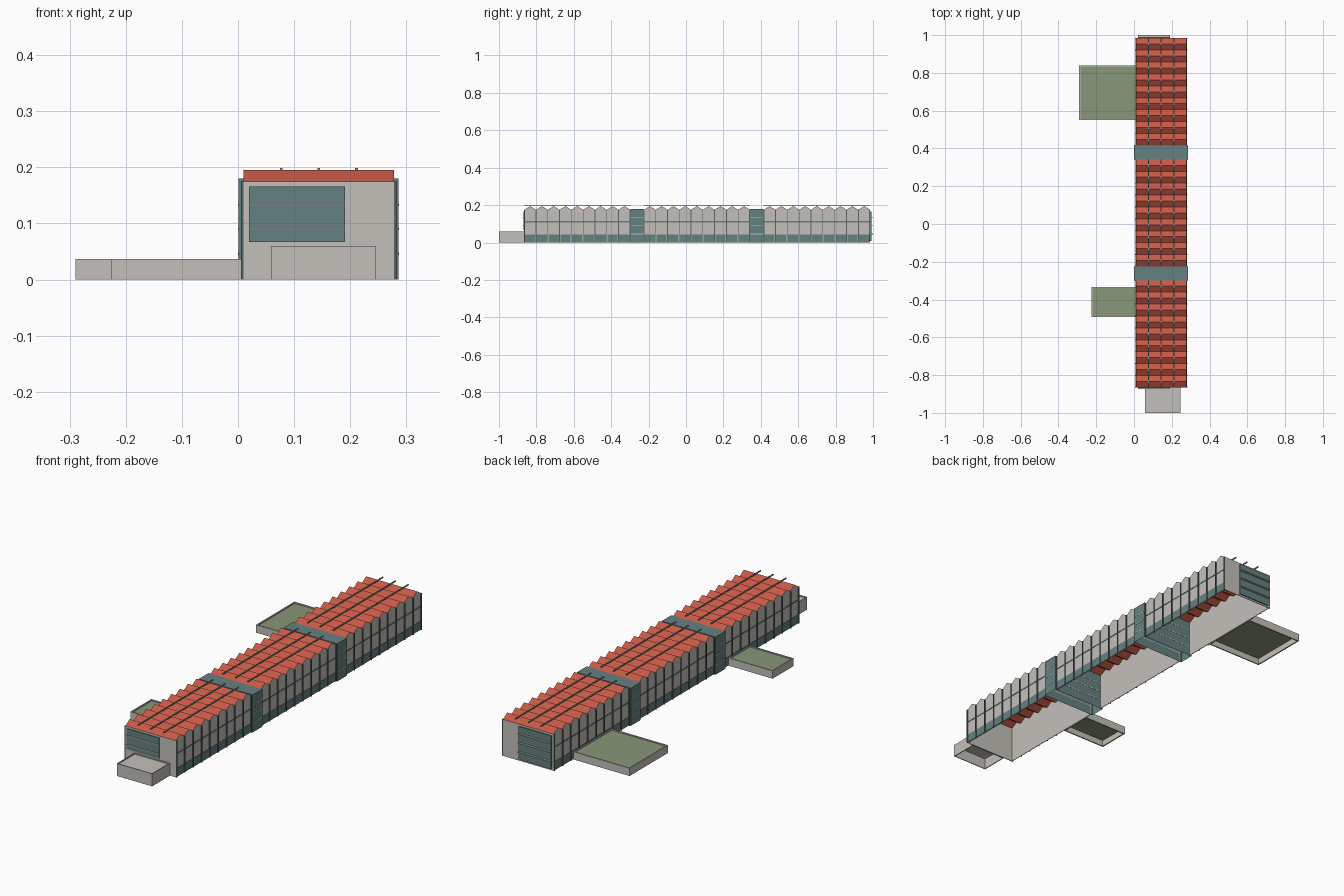
import bpy, bmesh
from mathutils import Vector

if "Cube" in bpy.data.objects:
    bpy.data.objects.remove(bpy.data.objects["Cube"])


def mat(name, rgb):
    m = bpy.data.materials.new(name)
    m.diffuse_color = (*rgb, 1)
    m.use_nodes = True
    m.node_tree.nodes["Principled BSDF"].inputs["Base Color"].default_value = m.diffuse_color
    return m


CONCRETE = mat("pale concrete", (0.55, 0.53, 0.49))
GLASS = mat("teal glass", (0.13, 0.22, 0.22))
TILE = mat("red roof", (0.57, 0.10, 0.06))
GREEN = mat("green roof", (0.25, 0.31, 0.19))
FRAME = mat("dark frame", (0.10, 0.12, 0.12))
RAIL = mat("grey rail", (0.28, 0.31, 0.31))


def finish(name, bm, *mats):
    me = bpy.data.meshes.new(name)
    bm.to_mesh(me)
    bm.free()
    for m in mats:
        me.materials.append(m)
    ob = bpy.data.objects.new(name, me)
    bpy.context.collection.objects.link(ob)
    return ob


def add_box(bm, x, y, z, open_bottom=False):
    """Add a box given as (min, max) pairs."""
    vs = bmesh.ops.create_cube(bm, size=1)["verts"]
    for v in vs:
        v.co = Vector(r[0] if c < 0 else r[1] for c, r in zip(v.co, (x, y, z)))
    if open_bottom:
        low = [f for f in {f for v in vs for f in v.link_faces}
               if all(abs(v.co.z - z[0]) < 1e-6 for v in f.verts)]
        bmesh.ops.delete(bm, geom=low, context='FACES_ONLY')


def boxes(name, material, specs, open_bottom=False):
    bm = bmesh.new()
    for s in specs:
        add_box(bm, *s, open_bottom=open_bottom)
    return finish(name, bm, material)


X0, X1 = 0.01, 0.278            # main body width
MID = (X0 + X1) / 2
SECTIONS = [(-0.865, -0.298), (-0.225, 0.342), (0.415, 0.985)]
BANDS = [(-0.298, -0.225), (0.342, 0.415)]
EAVE, RIDGE, BAYS = 0.175, 0.195, 9


def both_sides(specs):
    """Mirror boxes across the long axis of the building."""
    return specs + [((2 * MID - x[1], 2 * MID - x[0]), y, z) for x, y, z in specs]


# long side walls and end walls, open underneath
boxes("side_walls", CONCRETE, both_sides([((X1 - 0.003, X1), s, (0, EAVE)) for s in SECTIONS]))
boxes("end_walls", CONCRETE, [((X0, X1), (-0.865, -0.862), (0, EAVE)),
                              ((X0, X1), (0.982, 0.985), (0, EAVE))])

# ridged roof: one folded sheet per section with concrete gable triangles
for i, (a, b) in enumerate(SECTIONS):
    bm = bmesh.new()
    n = BAYS * 2
    rows = []
    for k in range(n + 1):
        y, z = a + (b - a) * k / n, RIDGE if k % 2 else EAVE
        rows.append((bm.verts.new((X0, y, z)), bm.verts.new((X1, y, z))))
    for p, q in zip(rows, rows[1:]):
        bm.faces.new((p[0], p[1], q[1], q[0]))
    for k in range(0, n, 2):
        for s in (0, 1):
            t = [rows[k + j][s] for j in range(3)]
            bm.faces.new(t if s else t[::-1]).material_index = 1
    finish(f"ridged_roof_{i + 1}", bm, TILE, CONCRETE)

# three rails running over the ridges
boxes("roof_rails", RAIL, [((x - 0.0025, x + 0.0025), s, (0.194, 0.199))
                           for s in SECTIONS for x in (0.077, 0.144, 0.211)])

# facade bays: base windows, thin window strip, upright fins
base, strip, fins = [], [], []
for a, b in SECTIONS:
    w = (b - a) / BAYS
    strip.append(((X1, X1 + 0.0015), (a, b), (0.108, 0.114)))
    for k in range(BAYS):
        base.append(((X1, X1 + 0.002), (a + k * w + 0.004, a + (k + 1) * w - 0.004), (0.002, 0.042)))
    for k in range(BAYS + 1):
        y = min(max(a + k * w, a + 0.002), b - 0.002)
        fins.append(((X1, X1 + 0.005), (y - 0.002, y + 0.002), (0, EAVE)))
boxes("base_windows", GLASS, both_sides(base))
boxes("window_strips", GLASS, both_sides(strip))
boxes("facade_fins", FRAME, both_sides(fins))

# glazed stair bands crossing the building, with pale rings at floor levels
LEVELS = (0.046, 0.09, 0.133)
boxes("glazed_bands", GLASS, [((0.001, 0.286), b, (0, 0.18)) for b in BANDS], open_bottom=True)
bars = []
for a, b in BANDS:
    for z in LEVELS:
        zr = (z - 0.002, z + 0.002)
        bars += [((0.0, 0.002), (a + 0.003, b - 0.003), zr),
                 ((0.285, 0.287), (a + 0.003, b - 0.003), zr),
                 ((X0 + 0.003, X1 - 0.003), (b, b + 0.001), zr),
                 ((X0 + 0.003, X1 - 0.003), (a - 0.001, a), zr)]
boxes("band_floor_bars", CONCRETE, bars)

# end windows with pale floor bars
boxes("front_window", GLASS, [((0.02, 0.191), (-0.869, -0.865), (0.067, 0.166))])
boxes("front_window_bars", CONCRETE, [((0.02, 0.191), (-0.873, -0.868), (z - 0.002, z + 0.002))
                                      for z in LEVELS[1:]])
boxes("back_window", GLASS, [((0.02, 0.191), (0.985, 0.991), (0.008, 0.166))])
boxes("back_window_bars", CONCRETE, [((0.02, 0.191), (0.99, 1.0), (z - 0.002, z + 0.002))
                                     for z in LEVELS])


def annex(name, x, y, h, roof, rim=0.006):
    """Low hollow block: parapet walls around a recessed roof slab."""
    boxes(name + "_walls", CONCRETE, [
        ((x[0], x[0] + rim), y, (0, h)), ((x[1] - rim, x[1]), y, (0, h)),
        ((x[0] + rim, x[1] - rim), (y[0], y[0] + rim), (0, h)),
        ((x[0] + rim, x[1] - rim), (y[1] - rim, y[1]), (0, h))])
    boxes(name + "_roof", roof, [((x[0] + rim, x[1] - rim), (y[0] + rim, y[1] - rim),
                                  (h - 0.008, h - 0.005))])


# low annexes
annex("large_side_annex", (-0.29, X0), (0.55, 0.84), 0.037, GREEN)
annex("small_side_annex", (-0.225, X0), (-0.492, -0.333), 0.037, GREEN)
annex("front_annex", (0.059, 0.246), (-1.0, -0.865), 0.06, CONCRETE, 0.004)
